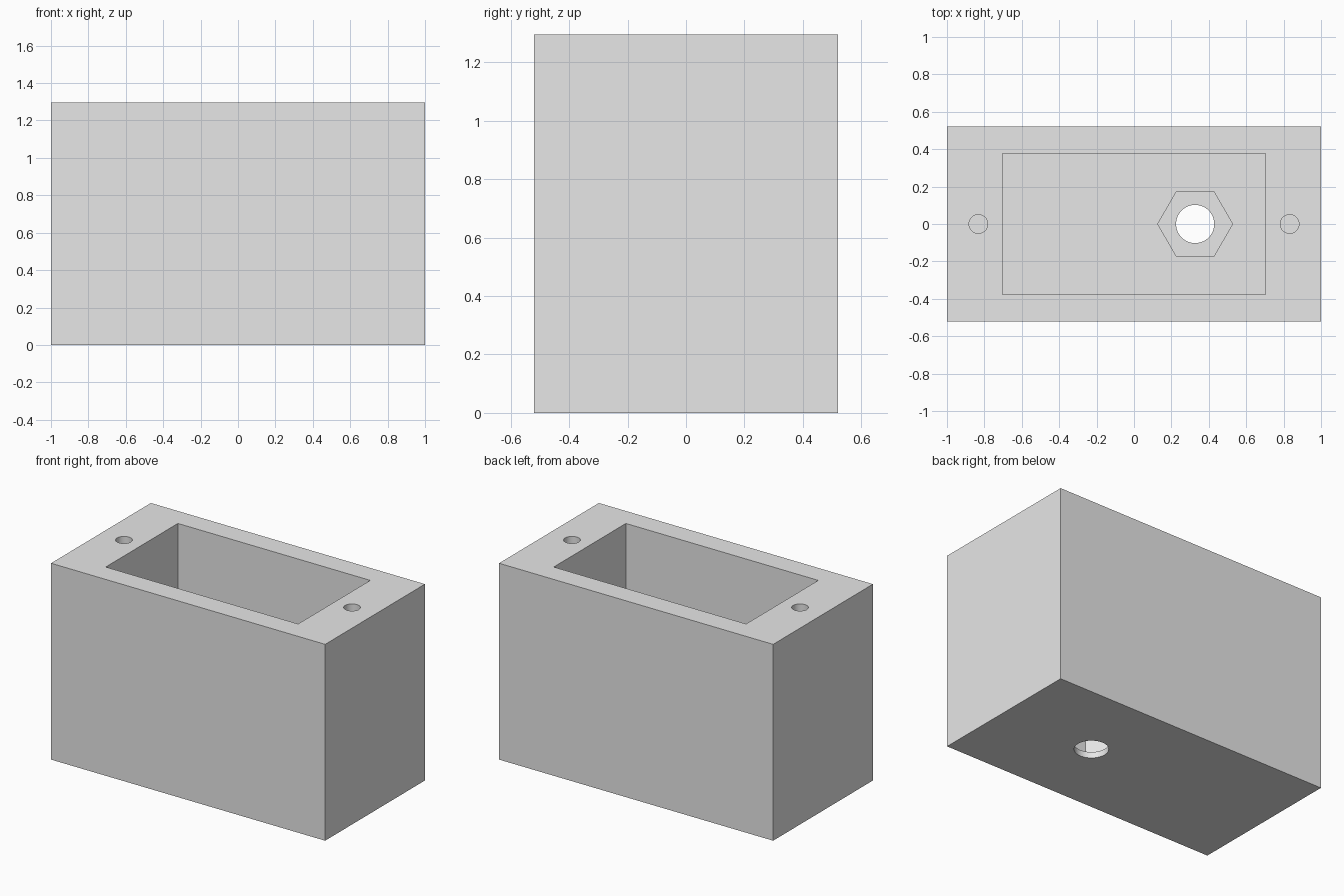
import bpy
import math

cube = bpy.data.objects.get("Cube")
if cube:
    bpy.data.objects.remove(cube, do_unlink=True)

HEIGHT = 1.295
FLOOR = 0.2       # cavity floor level
NUT_SEAT = 0.04   # bottom of the hexagonal recess

grey = bpy.data.materials.new("light_grey")
grey.use_nodes = True
grey.diffuse_color = (0.8, 0.8, 0.8, 1)
grey.node_tree.nodes["Principled BSDF"].inputs["Base Color"].default_value = (0.8, 0.8, 0.8, 1)


def finish(name):
    obj = bpy.context.object
    obj.name = name
    obj.data.materials.append(grey)
    bpy.ops.object.transform_apply(location=False, rotation=False, scale=True)
    return obj


def block(name, width, depth, bottom, top):
    bpy.ops.mesh.primitive_cube_add(size=1, location=(0, 0, (bottom + top) / 2))
    bpy.context.object.scale = (width, depth, top - bottom)
    return finish(name)


def prism(name, sides, radius, x, bottom, top, turn=0):
    bpy.ops.mesh.primitive_cylinder_add(
        vertices=sides, radius=radius, depth=top - bottom,
        location=(x, 0, (bottom + top) / 2), rotation=(0, 0, turn))
    return finish(name)


# Solid housing
housing = block("housing", 2, 1.04, 0, HEIGHT)

# Cavity, hexagonal nut recess, bolt hole and two blind screw holes
cutters = [
    block("cavity_cutter", 1.404, 0.752, FLOOR, HEIGHT + 0.1),
    prism("nut_recess_cutter", 6, 0.2, 0.327, NUT_SEAT, FLOOR + 0.1, math.pi / 6),
    prism("bolt_hole_cutter", 64, 0.102, 0.327, -0.1, FLOOR),
]
for side, x in (("left", 0.832), ("right", -0.832)):
    cutters.append(prism(side + "_screw_hole_cutter", 48, 0.05, x, HEIGHT - 0.4, HEIGHT + 0.1))

bpy.ops.object.select_all(action="DESELECT")
housing.select_set(True)
bpy.context.view_layer.objects.active = housing
for cutter in cutters:
    cut = housing.modifiers.new(cutter.name, "BOOLEAN")
    cut.operation = "DIFFERENCE"
    cut.solver = "EXACT"
    cut.object = cutter
    bpy.ops.object.modifier_apply(modifier=cut.name)

# Cutters are no longer needed
for cutter in cutters:
    bpy.data.objects.remove(cutter, do_unlink=True)

# Round holes smooth, all corners sharp
bpy.ops.object.shade_smooth_by_angle(angle=math.radians(30))
